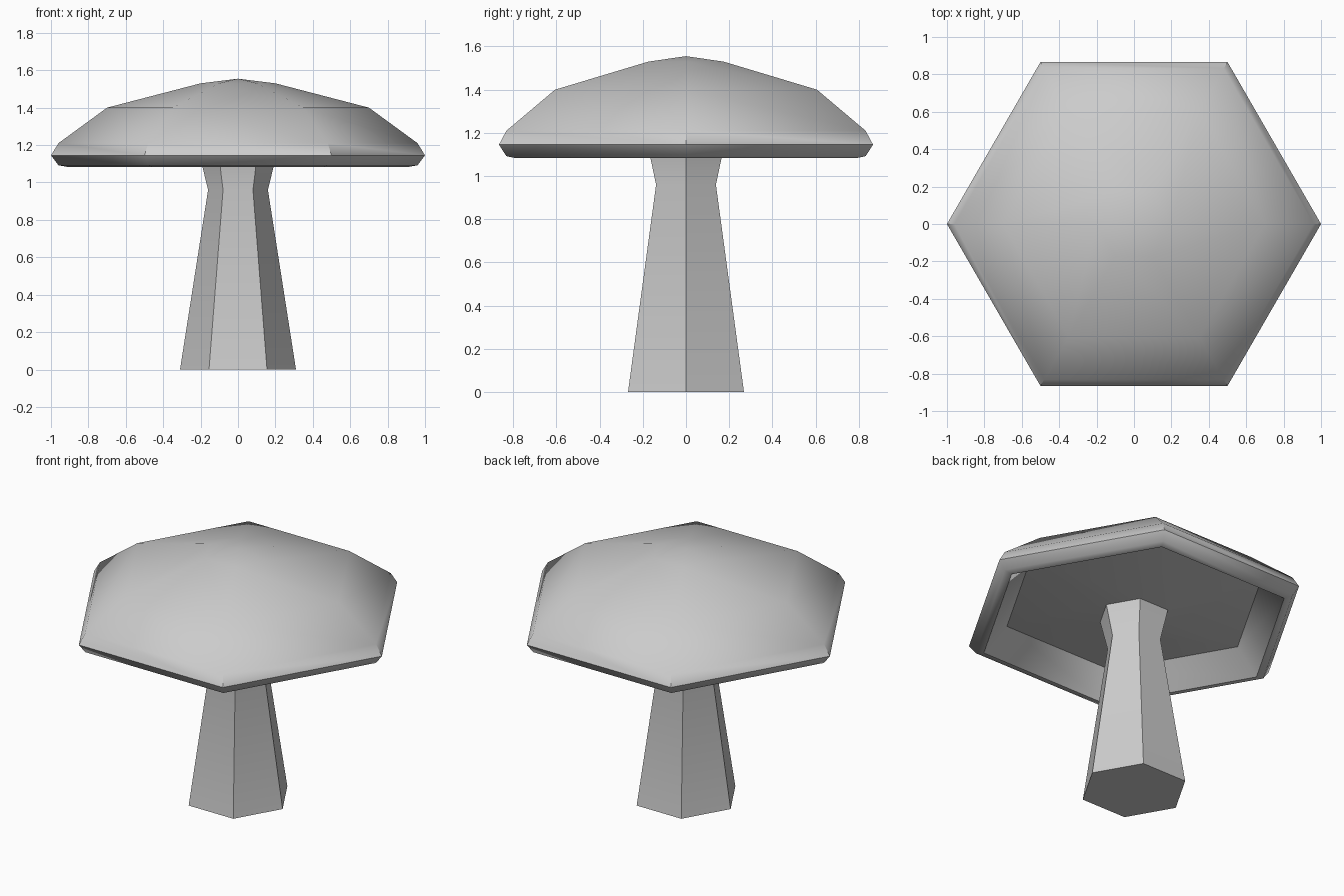
import bpy, bmesh, math
from math import cos, sin, radians

if "Cube" in bpy.data.objects:
    bpy.data.objects.remove(bpy.data.objects["Cube"])

SIDES = 6


def lathe(name, profile, angle):
    """Spin (radius, z) points into a six-sided body; radius 0 makes a pole."""
    bm = bmesh.new()
    rings = []
    for r, z in profile:
        if r == 0:
            rings.append([bm.verts.new((0, 0, z))] * SIDES)
        else:
            rings.append([bm.verts.new((r * cos(i * math.tau / SIDES),
                                        r * sin(i * math.tau / SIDES), z))
                          for i in range(SIDES)])
    for a, b in zip(rings, rings[1:]):
        for i in range(SIDES):
            j = (i + 1) % SIDES
            corners = list(dict.fromkeys((a[i], a[j], b[j], b[i])))
            bm.faces.new(corners)
    # close the first ring with a flat base
    if profile[0][0] > 0:
        bm.faces.new(rings[0][::-1])
    bmesh.ops.recalc_face_normals(bm, faces=bm.faces)
    mesh = bpy.data.meshes.new(name)
    bm.to_mesh(mesh)
    bm.free()
    obj = bpy.data.objects.new(name, mesh)
    bpy.context.collection.objects.link(obj)
    bpy.ops.object.select_all(action='DESELECT')
    obj.select_set(True)
    bpy.context.view_layer.objects.active = obj
    bpy.ops.object.shade_smooth_by_angle(angle=radians(angle))
    return obj


# Tapered stem flaring out under the cap
lathe("stem", [(0.31, 0), (0.16, 0.96), (0.205, 1.145), (0, 1.16)], 20)

# Domed cap with rounded rim and hollow underside
lathe("cap", [(0, 1.555), (0.20, 1.53), (0.70, 1.40), (0.96, 1.21),
              (1.0, 1.145), (0.96, 1.092), (0.91, 1.083),
              (0.77, 1.23), (0.205, 1.145), (0, 1.145)], 50)
